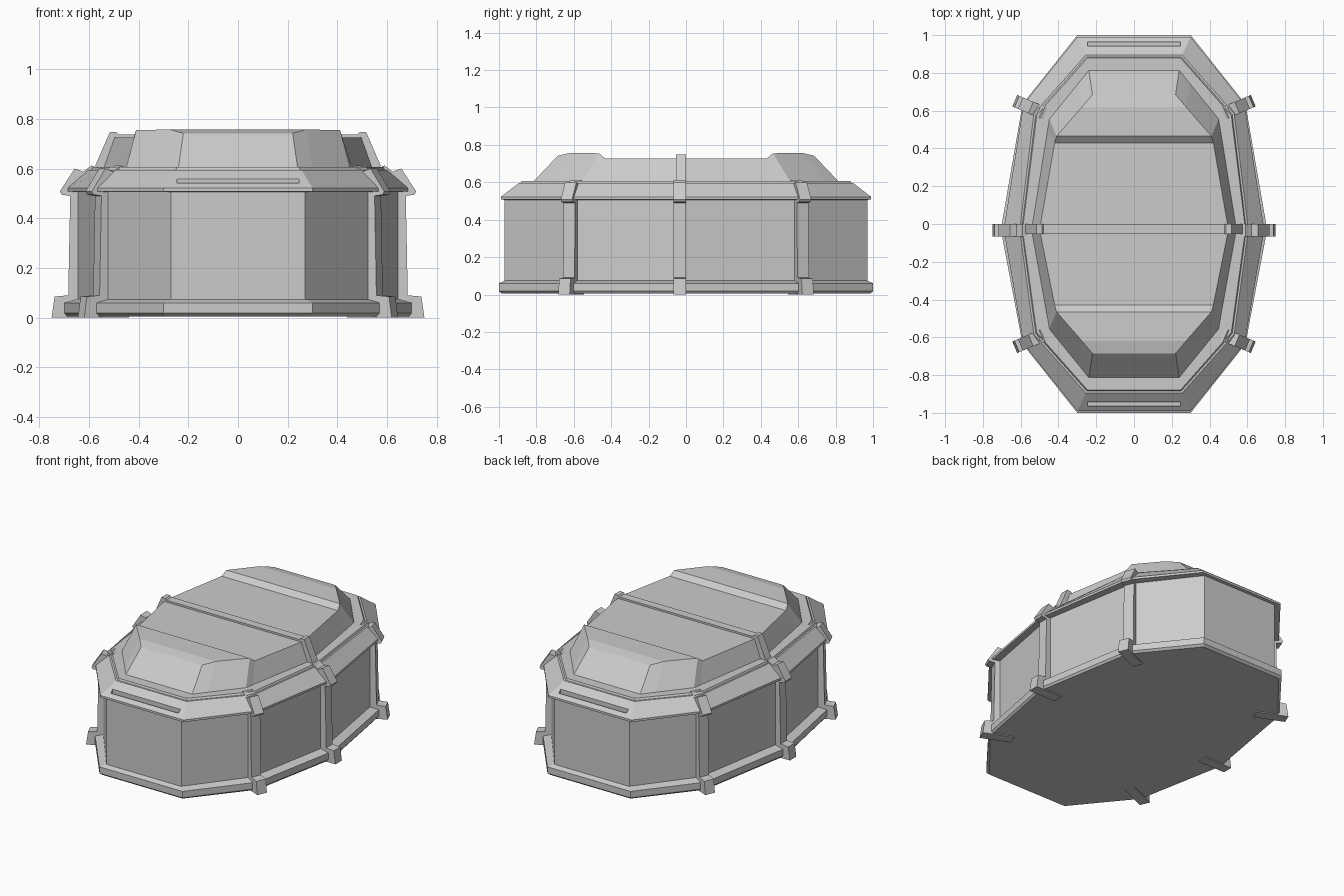
import bpy, bmesh, math
from mathutils import Vector

if "Cube" in bpy.data.objects:
    bpy.data.objects.remove(bpy.data.objects["Cube"])

KINK_Y = -0.03  # side ribs and side corners sit slightly forward of centre


def finish(bm, name):
    bmesh.ops.recalc_face_normals(bm, faces=bm.faces)
    mesh = bpy.data.meshes.new(name)
    bm.to_mesh(mesh)
    bm.free()
    obj = bpy.data.objects.new(name, mesh)
    bpy.context.collection.objects.link(obj)
    return obj


def outline(end, corner, side):
    """Ten-sided plan outline from the end, corner and side points."""
    (ax, ay), (bx, by) = end, corner
    right = [(ax, -ay), (bx, -by), (side, KINK_Y), (bx, by), (ax, ay)]
    return right + [(-x, y) for x, y in reversed(right)]


def loft(name, levels):
    """Stack outlines: each level is (end, corner, side, z)."""
    bm = bmesh.new()
    rings = [[bm.verts.new((x, y, z)) for x, y in outline(e, c, s)] for e, c, s, z in levels]
    for lo, hi in zip(rings, rings[1:]):
        for i in range(10):
            j = (i + 1) % 10
            bm.faces.new((lo[i], lo[j], hi[j], hi[i]))
    bm.faces.new(rings[0])
    bm.faces.new(rings[-1])
    return finish(bm, name)


def extrude_profile(name, profile, origin, angle, width):
    """Extrude an (outward, height) profile sideways, facing the given angle."""
    out = Vector((math.cos(angle), math.sin(angle), 0))
    side = Vector((-out.y, out.x, 0)) * width / 2
    bm = bmesh.new()
    base = Vector((origin[0], origin[1], 0))
    a, b = [[bm.verts.new(base + out * u + Vector((0, 0, z)) + side * s)
             for u, z in profile] for s in (-1, 1)]
    n = len(profile)
    for i in range(n):
        j = (i + 1) % n
        bm.faces.new((a[i], a[j], b[j], b[i]))
    bm.faces.new(a)
    bm.faces.new(b)
    return finish(bm, name)


# Plinth and walls
loft("plinth", [
    ((0.29, 0.985), (0.58, 0.63), 0.695, 0.005),
    ((0.30, 1.00), (0.59, 0.635), 0.705, 0.018),
    ((0.30, 1.00), (0.59, 0.635), 0.705, 0.060),
    ((0.27, 0.965), (0.54, 0.615), 0.65, 0.075)])
loft("walls", [
    ((0.27, 0.97), (0.54, 0.62), 0.65, 0.06),
    ((0.27, 0.97), (0.54, 0.62), 0.65, 0.52)])

# Sloping rim with a small step on its inner edge
rim = loft("rim", [
    ((0.26, 0.96), (0.53, 0.61), 0.64, 0.505),
    ((0.30, 0.99), (0.585, 0.635), 0.69, 0.508),
    ((0.30, 0.99), (0.585, 0.635), 0.69, 0.522),
    ((0.255, 0.895), (0.53, 0.585), 0.605, 0.595),
    ((0.25, 0.885), (0.52, 0.58), 0.595, 0.595),
    ((0.245, 0.88), (0.515, 0.575), 0.59, 0.607)])

# Narrow slots cut in both ends of the rim
for label, s in (("front", -1), ("back", 1)):
    bpy.ops.mesh.primitive_cube_add(size=1, location=(0, s * 0.953, 0.56))
    cutter = bpy.context.object
    cutter.name = label + "_slot_cutter"
    cutter.scale = (0.49, 0.022, 0.06)
    cutter.hide_render = True
    cutter.hide_viewport = False
    cutter.display_type = 'WIRE'
    mod = rim.modifiers.new(label + "_slot", 'BOOLEAN')
    mod.object = cutter
    mod.operation = 'DIFFERENCE'
    mod.solver = 'EXACT'

# Raised lid: sections of (bottom x, bottom y, top x, top y, top z)
half = [(0.24, 0.82, 0.22, 0.685, 0.742), (0.30, 0.745, 0.275, 0.62, 0.757),
        (0.45, 0.56, 0.41, 0.465, 0.755), (0.46, 0.50, 0.42, 0.43, 0.726)]
middle = (0.545, KINK_Y, 0.50, KINK_Y, 0.726)
sections = ([(a, -b, c, -d, z) for a, b, c, d, z in half] + [middle] + half[::-1])
bm = bmesh.new()
rows = [[bm.verts.new(p) for p in ((-bx, by, 0.60), (-tx, ty, tz), (tx, ty, tz), (bx, by, 0.60))]
        for bx, by, tx, ty, tz in sections]
for r, q in zip(rows, rows[1:]):
    for i in range(4):
        j = (i + 1) % 4
        bm.faces.new((r[i], r[j], q[j], q[i]))
bm.faces.new(rows[0])
bm.faces.new(rows[-1])
finish(bm, "lid")

# Strap across the lid with raised shoulders
right = [(0.54, 0.60), (0.575, 0.61), (0.515, 0.748), (0.488, 0.746), (0.48, 0.738)]
strap = right + [(-x, z) for x, z in reversed(right)]
extrude_profile("lid_strap", strap, (0, -0.027), 0, 0.054)

# Six vertical ribs with a foot and a bracket over the rim
rib = [(-0.15, 0), (0.045, 0), (0.033, 0.085), (-0.022, 0.09), (-0.03, 0.49),
       (0.005, 0.495), (0.012, 0.508), (-0.048, 0.60), (-0.083, 0.588),
       (-0.115, 0.612), (-0.15, 0.60)]
diag = math.radians(23)
for label, s in (("right", 1), ("left", -1)):
    for spot, x, y, a in (("front", 0.59, -0.635, -diag), ("middle", 0.705, -0.033, 0),
                          ("back", 0.59, 0.635, diag)):
        extrude_profile(f"{spot}_{label}_rib", rib, (s * x, y), a if s > 0 else math.pi - a, 0.066)
